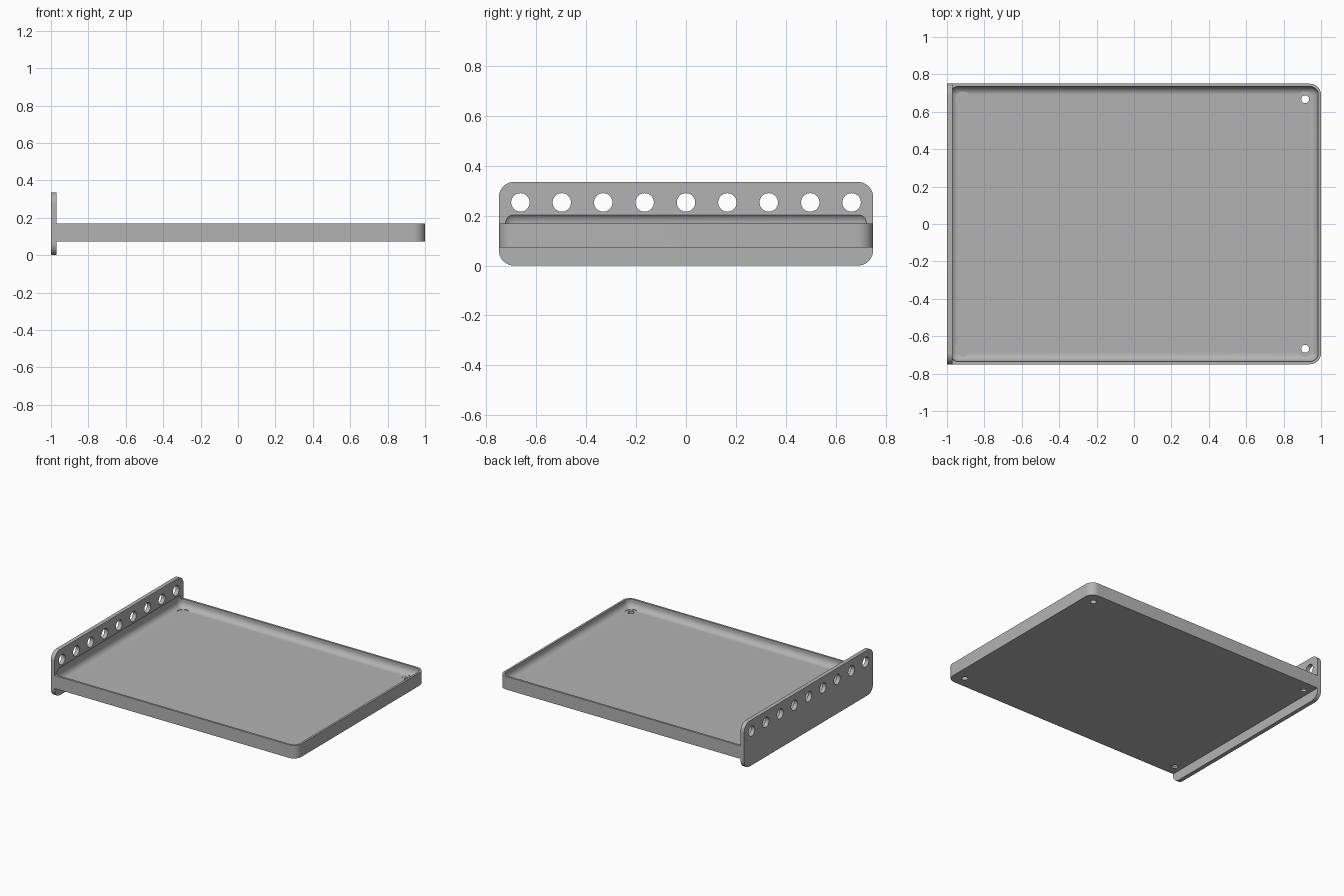
import bpy, bmesh
from mathutils import Matrix, Vector

cube = bpy.data.objects.get("Cube")
if cube:
    bpy.data.objects.remove(cube, do_unlink=True)

grey = bpy.data.materials.new("plain grey")
grey.use_nodes = True
grey.diffuse_color = (0.45, 0.45, 0.45, 1)
grey.node_tree.nodes["Principled BSDF"].inputs["Base Color"].default_value = (0.45, 0.45, 0.45, 1)


def finish(name, bm):
    mesh = bpy.data.meshes.new(name)
    bm.to_mesh(mesh)
    bm.free()
    mesh.materials.append(grey)
    obj = bpy.data.objects.new(name, mesh)
    bpy.context.collection.objects.link(obj)
    return obj


def rounded_box(name, lo, hi, radius, pick):
    """Box between two corners, with the edges chosen by pick(direction, middle) rounded."""
    lo, hi = Vector(lo), Vector(hi)
    bm = bmesh.new()
    bmesh.ops.create_cube(bm, size=1)
    for v in bm.verts:
        v.co = (lo + hi) / 2 + v.co * (hi - lo)
    edges = [e for e in bm.edges
             if pick((e.verts[0].co - e.verts[1].co).normalized(),
                     (e.verts[0].co + e.verts[1].co) / 2)]
    bmesh.ops.bevel(bm, geom=edges, offset=radius, segments=10, profile=0.5, affect='EDGES')
    return finish(name, bm)


def add_cone(bm, r1, r2, depth, matrix):
    bmesh.ops.create_cone(bm, cap_ends=True, segments=40, radius1=r1, radius2=r2,
                          depth=depth, matrix=matrix)


def combine(target, other, operation):
    mod = target.modifiers.new(operation.lower(), 'BOOLEAN')
    mod.operation = operation
    mod.solver = 'EXACT'
    mod.object = other
    bpy.context.view_layer.objects.active = target
    bpy.ops.object.modifier_apply(modifier=mod.name)
    bpy.data.objects.remove(other, do_unlink=True)


FLOOR, BOTTOM, RIM = 0.107, 0.072, 0.168

# Tray body with rounded far corners, joined to the upright end panel
tray = rounded_box("tray_with_end_panel", (-0.985, -0.75, BOTTOM), (1, 0.75, RIM), 0.06,
                   lambda d, m: abs(d.z) > 0.9 and m.x > 0)
panel = rounded_box("end_panel", (-1, -0.75, 0), (-0.97, 0.75, 0.335), 0.06,
                    lambda d, m: abs(d.x) > 0.9)
combine(tray, panel, 'UNION')

# Softly rounded hollow, which also bites slightly into the panel
hollow = rounded_box("hollow_cutter", (-0.985, -0.735, FLOOR), (0.985, 0.735, 0.215), 0.045,
                     lambda d, m: True)
combine(tray, hollow, 'DIFFERENCE')

# Row of round holes through the panel
bm = bmesh.new()
for i in range(-4, 5):
    add_cone(bm, 0.037, 0.037, 0.2,
             Matrix.Translation((-0.985, i * 0.166, 0.253)) @ Matrix.Rotation(1.5707963, 4, 'Y'))
combine(tray, finish("panel_hole_cutter", bm), 'DIFFERENCE')

# Countersunk screw holes in the four corners
SINK = 0.022
for x in (-0.915, 0.915):
    for y in (-0.667, 0.667):
        for r1, r2, z0, z1 in ((0.021, 0.021, 0.03, 0.16),
                               (0.02, 0.042, FLOOR - SINK, FLOOR),
                               (0.042, 0.042, FLOOR - 0.0005, RIM - 0.01)):
            bm = bmesh.new()
            add_cone(bm, r1, r2, z1 - z0, Matrix.Translation((x, y, (z0 + z1) / 2)))
            combine(tray, finish("screw_hole_cutter", bm), 'DIFFERENCE')

# Smooth rounded faces, crisp edges
bpy.ops.object.select_all(action='DESELECT')
tray.select_set(True)
bpy.context.view_layer.objects.active = tray
bpy.ops.object.shade_smooth_by_angle(angle=0.5)
